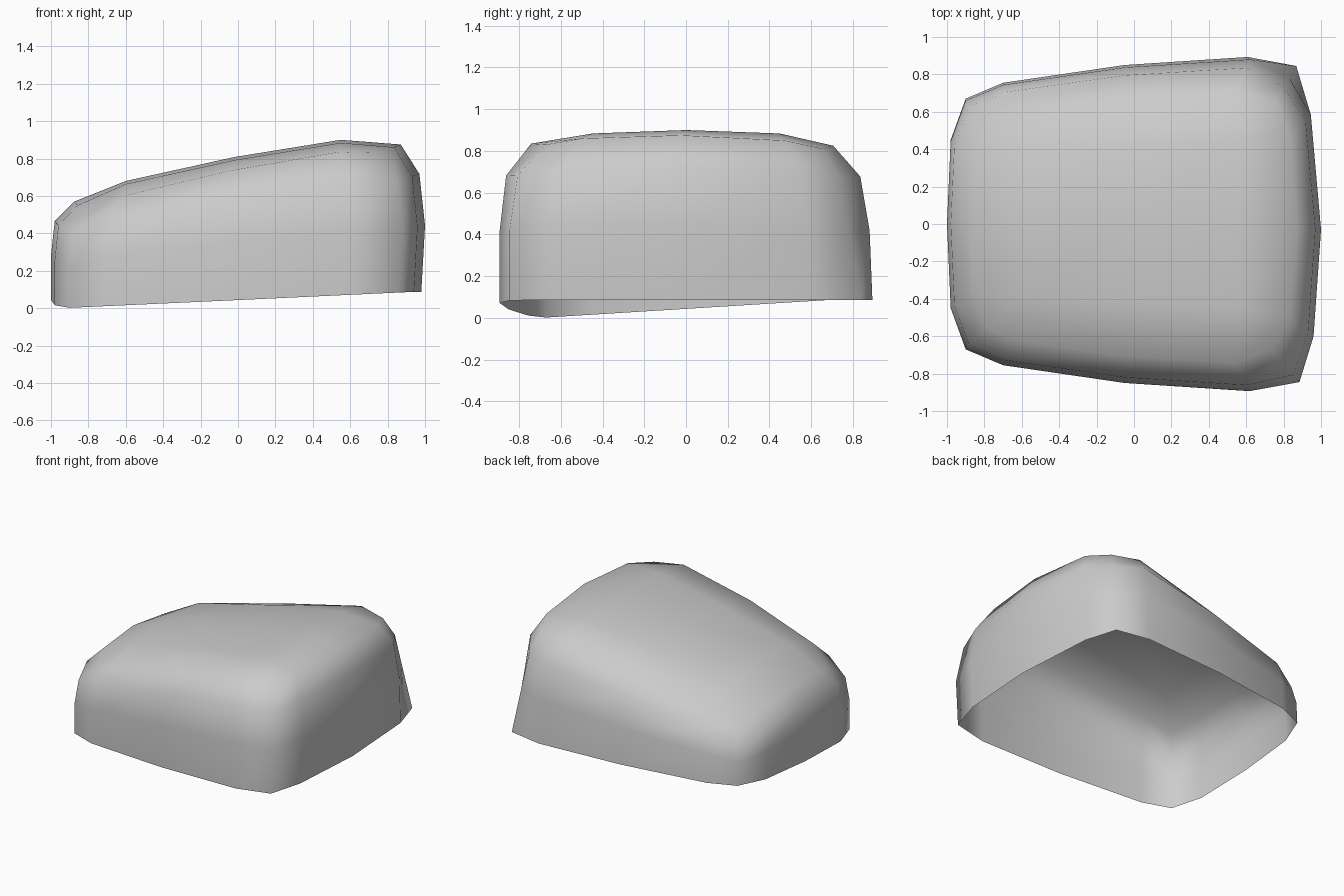
import bpy
import bmesh

if "Cube" in bpy.data.objects:
    bpy.data.objects.remove(bpy.data.objects["Cube"], do_unlink=True)

material = bpy.data.materials.new("light grey")
material.use_nodes = True
colour = (0.6, 0.6, 0.6, 1)
material.diffuse_color = colour
material.node_tree.nodes["Principled BSDF"].inputs["Base Color"].default_value = colour

# Half of the footprint, from the low end to the tall end; the other half mirrors it
half = [(-1, 0), (-0.98, -0.45), (-0.9, -0.67), (-0.7, -0.755), (-0.05, -0.85),
        (0.62, -0.893), (0.885, -0.845), (0.96, -0.6), (1, -0.03)]
footprint = half + [(x, -y) for x, y in half[-2:0:-1]]

# Height of the top rim at the same points: low end, front, tall end, then the lower back
rim = [0.57, 0.55, 0.5, 0.6, 0.735, 0.835, 0.83, 0.86, 0.875,
       0.85, 0.81, 0.825, 0.7, 0.56, 0.46, 0.53]

# Wall rings: height fraction, then scale towards low end, tall end, front, back
rings = [(0, 1, 0.98, 1, 1),
         (0.45, 1, 1, 1, 0.985),
         (0.8, 0.98, 0.97, 0.965, 0.935),
         (1, 0.875, 0.87, 0.83, 0.79)]

# Extra inward tuck per ring at the tall corners; the back one leans in straight
tuck = {6: (1, 1, 0.99, 0.96),
        9: (1, 0.985, 0.985, 1),
        10: (1, 0.938, 0.93, 0.98)}


def clamp(v):
    return max(0, min(1, v))


def bottom_height(x, y):
    # The open edge dips towards the low front corner
    return 0.087 - 0.085 * clamp((0.95 - x) / 1.85) * clamp((0.7 - y) / 1.37)


bm = bmesh.new()
loops = []
for r, (t, low, tall, front, back) in enumerate(rings):
    loop = []
    for i, ((x, y), top) in enumerate(zip(footprint, rim)):
        z = bottom_height(x, y)
        pull = tuck[i][r] if i in tuck else 1
        loop.append(bm.verts.new((x * pull * (low if x < 0 else tall),
                                  y * pull * (front if y < 0 else back),
                                  z + (top - z) * t)))
    loops.append(loop)

# Walls
n = len(footprint)
for lower, upper in zip(loops, loops[1:]):
    for i in range(n):
        j = (i + 1) % n
        bm.faces.new((lower[i], lower[j], upper[j], upper[i]))

# Sloping top: a grid whose border is the last ring
edge = loops[-1]
grid = {}
for k in range(5):
    grid[k, 0] = edge[2 + k]
    grid[k, 4] = edge[(14 - k) % n]
for k in range(1, 4):
    grid[0, k] = edge[(2 - k) % n]
    grid[4, k] = edge[6 + k]
for i, (x, z) in enumerate([(-0.6, 0.68), (-0.02, 0.808), (0.55, 0.9)], 1):
    for j, y in enumerate([-0.42, 0, 0.42], 1):
        grid[i, j] = bm.verts.new((x, y * (1 + 0.12 * x), z - 0.06 * abs(y) ** 1.5))
for i in range(4):
    for j in range(4):
        bm.faces.new((grid[i, j], grid[i + 1, j], grid[i + 1, j + 1], grid[i, j + 1]))

bmesh.ops.recalc_face_normals(bm, faces=bm.faces)
for face in bm.faces:
    face.smooth = True

mesh = bpy.data.meshes.new("shell")
bm.to_mesh(mesh)
bm.free()
mesh.materials.append(material)
shell = bpy.data.objects.new("rounded_shell", mesh)
bpy.context.collection.objects.link(shell)
